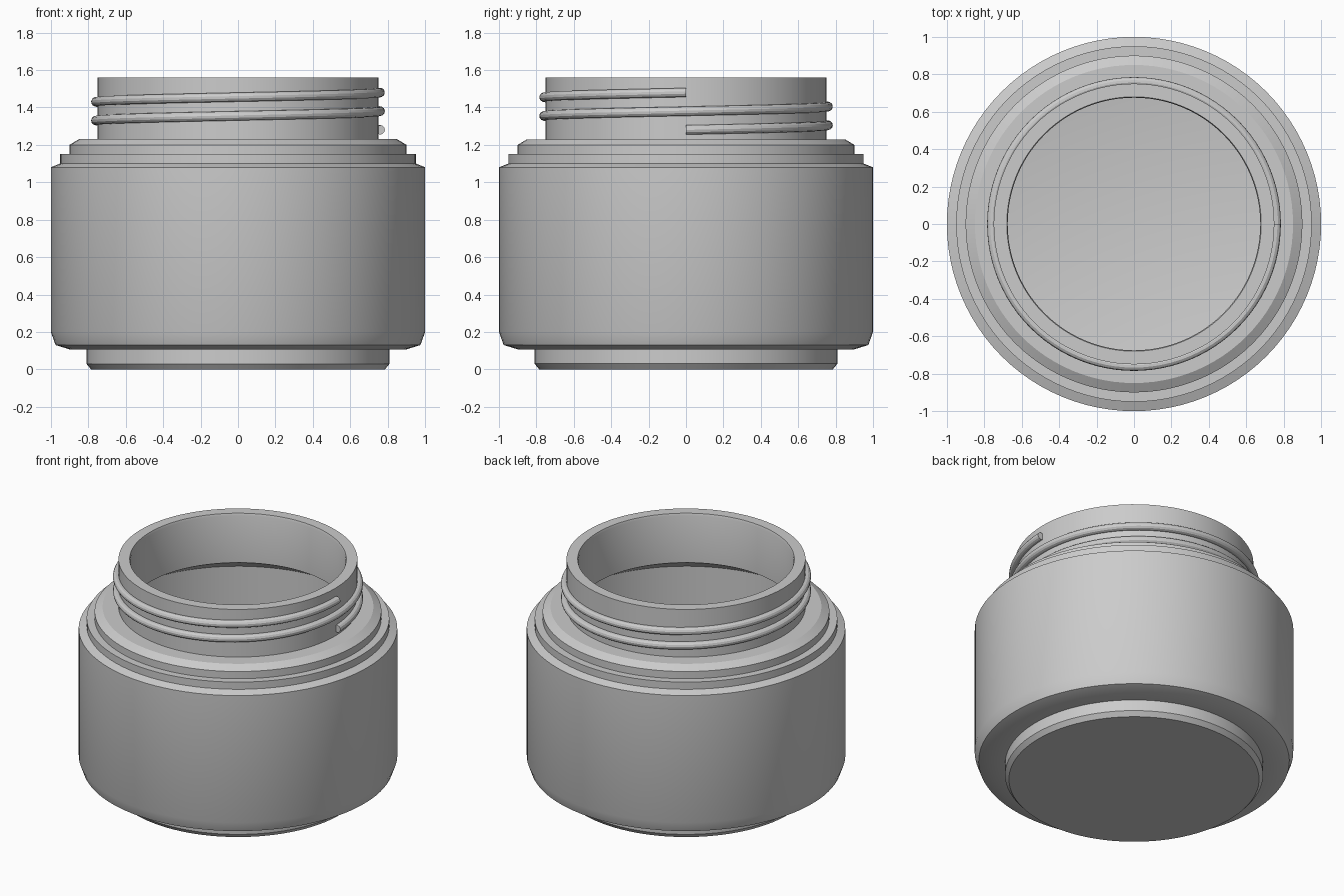
import bpy, bmesh, math
from mathutils import Matrix

cube = bpy.data.objects.get("Cube")
if cube:
    bpy.data.objects.remove(cube, do_unlink=True)

SEGMENTS = 96

grey = bpy.data.materials.new("plain_grey")
grey.use_nodes = True
colour = (0.6, 0.6, 0.6, 1)
grey.diffuse_color = colour
grey.node_tree.nodes["Principled BSDF"].inputs["Base Color"].default_value = colour


def finish(obj):
    """Apply the material and smooth shading with sharp edges."""
    bpy.ops.object.select_all(action='DESELECT')
    obj.select_set(True)
    bpy.context.view_layer.objects.active = obj
    if obj.type == 'CURVE':
        bpy.ops.object.convert(target='MESH')
        obj = bpy.context.object
    obj.data.materials.clear()
    obj.data.materials.append(grey)
    bpy.ops.object.shade_smooth_by_angle(angle=math.radians(25))


def lathe(name, profile):
    """Turn a closed (radius, height) profile around z."""
    bm = bmesh.new()
    verts = [bm.verts.new((r, 0, z)) for r, z in profile]
    edges = [bm.edges.new(pair) for pair in zip(verts, verts[1:])]
    bmesh.ops.spin(bm, geom=verts + edges, cent=(0, 0, 0), axis=(0, 0, 1),
                   angle=math.tau, steps=SEGMENTS, use_duplicate=False)
    bmesh.ops.remove_doubles(bm, verts=bm.verts, dist=0.0005)
    bmesh.ops.recalc_face_normals(bm, faces=bm.faces)
    mesh = bpy.data.meshes.new(name)
    bm.to_mesh(mesh)
    bm.free()
    obj = bpy.data.objects.new(name, mesh)
    bpy.context.collection.objects.link(obj)
    finish(obj)


# Hollow jar: foot, body, stepped shoulder, neck, then the cavity inside
outside = [(0, 0), (0.785, 0), (0.81, 0.03), (0.81, 0.107), (0.9, 0.107),
           (0.975, 0.13), (1, 0.2), (1, 1.08), (0.95, 1.1), (0.95, 1.15),
           (0.9, 1.15), (0.9, 1.2), (0.85, 1.23), (0.75, 1.23), (0.75, 1.56)]
inside = [(0.68, 1.56), (0.675, 1.545), (0.675, 1.22), (0.9, 1.09),
          (0.9, 0.25), (0.86, 0.2), (0.8, 0.18), (0, 0.18)]
lathe("jar", outside + inside)

# Round screw thread, two turns up the neck
turns, pitch, start, radius = 2, 0.1, 1.28, 0.76
curve = bpy.data.curves.new("screw_thread", 'CURVE')
curve.dimensions = '3D'
curve.bevel_depth = 0.025
curve.bevel_resolution = 4
curve.use_fill_caps = True
spline = curve.splines.new('POLY')
count = turns * SEGMENTS
spline.points.add(count)
for i, point in enumerate(spline.points):
    a = math.tau * i / SEGMENTS
    point.co = (radius * math.cos(a), radius * math.sin(a),
                start + pitch * i / SEGMENTS, 1)
thread = bpy.data.objects.new("screw_thread", curve)
bpy.context.collection.objects.link(thread)
finish(thread)
